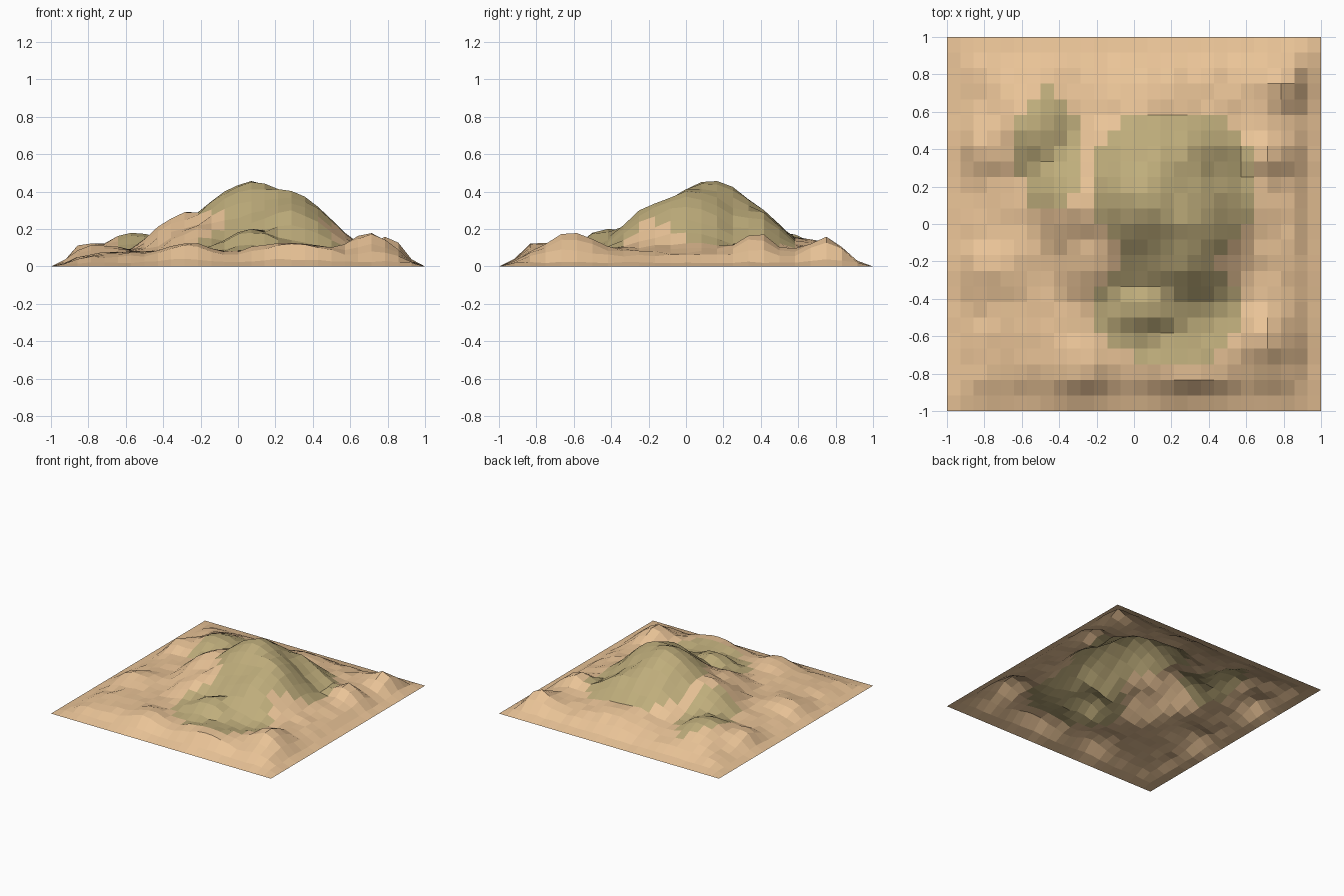
import bpy, bmesh, random
from math import exp

random.seed(4)

# Hills: centre x, centre y, height, spread x, spread y
HILLS = [
    (0.06, 0.14, 0.45, 0.27, 0.29),    # summit
    (0.30, -0.01, 0.37, 0.22, 0.26),   # east shoulder
    (0.28, 0.40, 0.26, 0.22, 0.13),    # north shoulder
    (-0.31, 0.10, 0.27, 0.17, 0.20),   # west arm
    (-0.20, -0.20, 0.20, 0.18, 0.17),  # southwest spur
    (0.25, -0.24, 0.25, 0.24, 0.12),   # south arm
    (0.07, -0.45, 0.20, 0.18, 0.11),   # front hill
    (0.71, -0.61, 0.175, 0.13, 0.15),  # corner hills and low ridges
    (0.72, 0.37, 0.18, 0.12, 0.10),
    (0.79, 0.74, 0.15, 0.12, 0.11),
    (0.12, 0.68, 0.135, 0.28, 0.14),
    (-0.54, 0.52, 0.18, 0.18, 0.20),
    (-0.79, 0.42, 0.125, 0.13, 0.14),
    (-0.75, -0.24, 0.11, 0.20, 0.13),
    (-0.28, -0.76, 0.125, 0.17, 0.14),
    (0.28, -0.76, 0.13, 0.24, 0.14),
]

# Patches of olive ground: centre x, centre y, radius x, radius y
GREEN = [(0.22, 0.2, 0.44, 0.42), (0.18, -0.46, 0.40, 0.30), (-0.46, 0.38, 0.19, 0.33)]


def height(x, y):
    d = 1 - max(abs(x), abs(y))
    base = (0.085 + 0.015 * x) * min(1.0, 0.25 + d / 0.4)
    total = base ** 4
    for cx, cy, h, sx, sy in HILLS:
        g = h * exp(-((x - cx) / sx) ** 2 / 2 - ((y - cy) / sy) ** 2 / 2)
        total += g ** 4
    edge = min(1.0, d / 0.15)
    return max(0.0, edge * (total ** 0.25 + random.uniform(-0.008, 0.008)))


def is_green(p):
    return p.z > 0.085 and any(((p.x - cx) / rx) ** 2 + ((p.y - cy) / ry) ** 2 < 1
                               for cx, cy, rx, ry in GREEN)


def material(name, color):
    m = bpy.data.materials.new(name)
    m.diffuse_color = (*color, 1)
    return m


# Open, flat-shaded terrain sheet of 28 x 24 cells
bm = bmesh.new()
bmesh.ops.create_grid(bm, x_segments=28, y_segments=24, size=1)
for v in bm.verts:
    v.co.z = height(v.co.x, v.co.y)
for f in bm.faces:
    f.material_index = int(is_green(f.calc_center_median()))
bm.normal_update()
mesh = bpy.data.meshes.new("terrain")
bm.to_mesh(mesh)
bm.free()
mesh.materials.append(material("sand", (0.82, 0.55, 0.31)))
mesh.materials.append(material("olive_ground", (0.52, 0.42, 0.20)))
bpy.context.collection.objects.link(bpy.data.objects.new("terrain", mesh))
